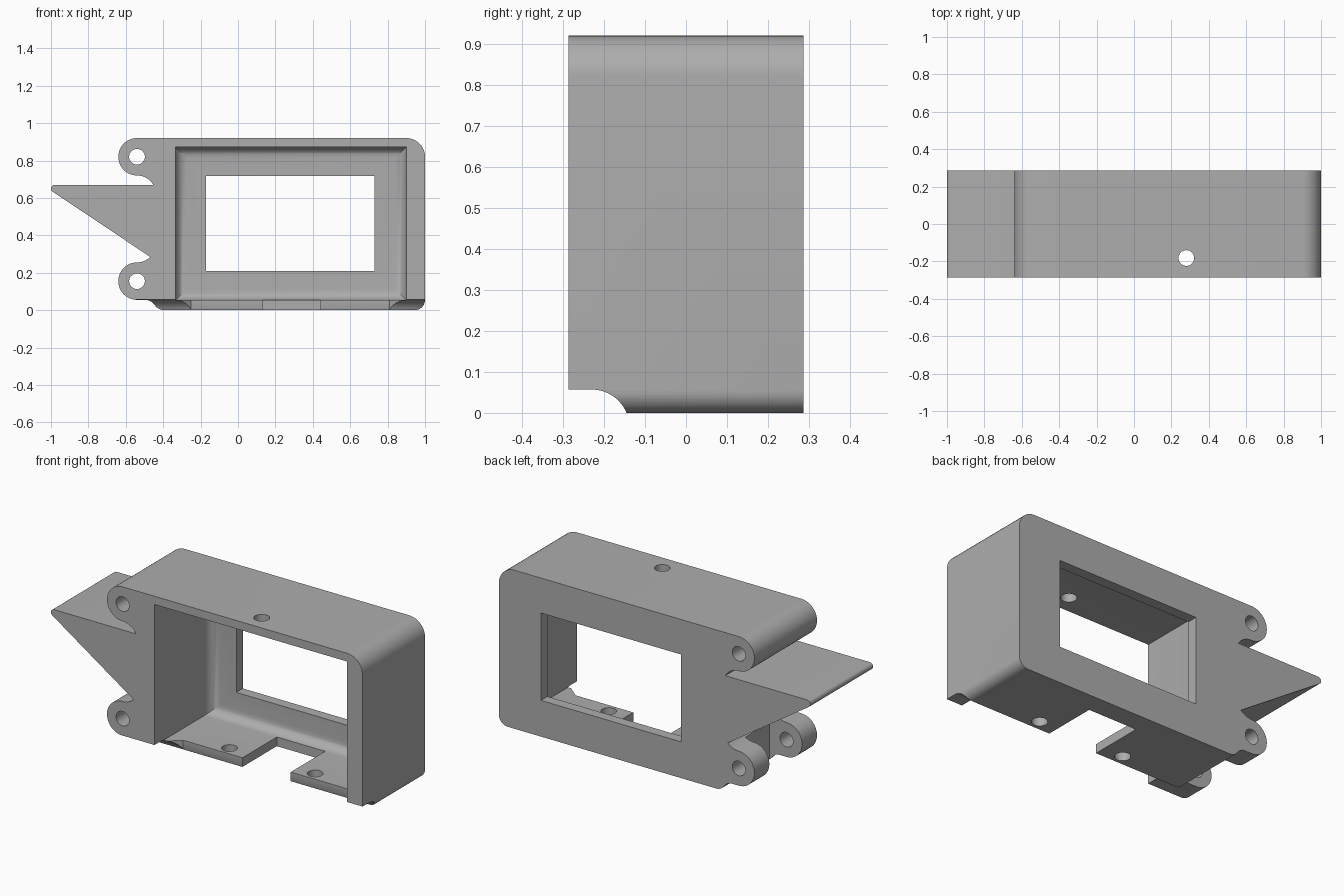
import bpy, bmesh
from math import cos, sin, radians
from mathutils import Vector

default = bpy.data.objects.get("Cube")
if default:
    bpy.data.objects.remove(default, do_unlink=True)

HALF = 0.287          # half depth of the housing
LUG_X, LUG_R, HOLE_R = -0.54, 0.1, 0.042
LUG_Z = (0.155, 0.82)

grey = bpy.data.materials.new("plain_grey")
grey.use_nodes = True
colour = (0.42, 0.42, 0.42, 1)
grey.diffuse_color = colour
grey.node_tree.nodes["Principled BSDF"].inputs["Base Color"].default_value = colour


def arc(cx, cz, r, start, end, steps=10):
    angles = [radians(start + (end - start) * i / steps) for i in range(steps + 1)]
    return [(cx + r * cos(a), cz + r * sin(a)) for a in angles]


def circle(cx, cz, r):
    return arc(cx, cz, r, 0, 360, 32)[:-1]


def prism(name, points, low, high, axis="Y"):
    """Extrude a closed 2D outline along one axis."""
    place = {"X": lambda a, b, d: (d, a, b),
             "Y": lambda a, b, d: (a, d, b),
             "Z": lambda a, b, d: (a, b, d)}[axis]
    bm = bmesh.new()
    face = bm.faces.new([bm.verts.new(place(a, b, low)) for a, b in points])
    new = bmesh.ops.extrude_face_region(bm, geom=[face])["geom"]
    bmesh.ops.translate(bm, vec=Vector(place(0, 0, high - low)),
                        verts=[g for g in new if isinstance(g, bmesh.types.BMVert)])
    bmesh.ops.recalc_face_normals(bm, faces=bm.faces[:])
    mesh = bpy.data.meshes.new(name)
    bm.to_mesh(mesh)
    bm.free()
    obj = bpy.data.objects.new(name, mesh)
    bpy.context.collection.objects.link(obj)
    return obj


def rect(a0, a1, b0, b1):
    return [(a0, b0), (a1, b0), (a1, b1), (a0, b1)]


def cut(target, cutter):
    cutter.hide_render = True
    mod = target.modifiers.new("cut", "BOOLEAN")
    mod.operation, mod.solver, mod.object = "DIFFERENCE", "EXACT", cutter
    bpy.context.view_layer.objects.active = target
    bpy.ops.object.modifier_apply(modifier=mod.name)
    bpy.data.objects.remove(cutter, do_unlink=True)


# Outer silhouette: rounded box, two hinge lugs and the wedge between them
low_z, high_z = LUG_Z
outline = (
    arc(0.945, 0.055, 0.055, -90, 0)
    + arc(0.9, 0.82, 0.1, 0, 90)
    + arc(LUG_X, high_z, LUG_R, 90, 270, 24)
    + arc(LUG_X, high_z - 0.2, LUG_R, 90, 30)[1:]
    + arc(-0.98, 0.65, 0.02, 90, 236)
    + arc(LUG_X, low_z + 0.2, LUG_R, -45, -90)
    + arc(LUG_X, low_z, LUG_R, 90, 270, 24)[1:]
    + arc(-0.495, 0.0, 0.055, 90, 35, 6)
    + arc(-0.395, 0.06, 0.06, 210, 270, 6)
)
housing = prism("housing", outline, -HALF, HALF)

# Main cavity, open at the front, with filleted back edges
cavity = prism("cavity_cutter", rect(-0.335, 0.9, 0.053, 0.872), -0.5, 0.227)
bm = bmesh.new()
bm.from_mesh(cavity.data)
back = [e for e in bm.edges if all(v.co.y > 0.2 for v in e.verts)]
bmesh.ops.bevel(bm, geom=back, offset=0.06, segments=8, profile=0.5, affect="EDGES")
bm.to_mesh(cavity.data)
bm.free()
cut(housing, cavity)

# Window through the back wall
cut(housing, prism("window_cutter", rect(-0.17, 0.73, 0.21, 0.717), 0, 0.5))

# Scalloped lower front edge, and the straight front edge of the floor
scallop = [(-0.5, -0.2), (-0.145, -0.2)] + arc(-0.23, -0.035, 0.092, 22, 90) + [(-0.5, 0.057)]
cut(housing, prism("scallop_cutter", scallop, -1.2, 1.2, "X"))
floor_front = [(-0.335, -0.4), (0.9, -0.4), (0.9, -0.22), (0.81, -0.145),
               (-0.25, -0.145), (-0.335, -0.22)]
cut(housing, prism("floor_front_cutter", floor_front, -0.1, 0.06, "Z"))

# Notch in the floor
cut(housing, prism("notch_cutter", rect(0.13, 0.44, -0.4, 0.17), -0.1, 0.1, "Z"))

# Gap that splits the lower lug in two
cut(housing, prism("lug_gap_cutter", rect(-0.8, -0.43, -0.15, 0.15), -0.1, 0.27, "Z"))

# Hinge pin holes
for z in LUG_Z:
    cut(housing, prism("pin_cutter", circle(LUG_X, z, HOLE_R), -0.5, 0.5))

# Screw holes: one in the roof, two in the floor
for x, y, z in ((0.28, -0.182, 0.9), (0.005, -0.085, 0.03), (0.555, -0.085, 0.03)):
    cut(housing, prism("screw_cutter", circle(x, y, HOLE_R), z - 0.1, z + 0.1, "Z"))

housing.data.materials.clear()
housing.data.materials.append(grey)
bpy.ops.object.select_all(action="DESELECT")
housing.select_set(True)
bpy.context.view_layer.objects.active = housing
bpy.ops.object.shade_smooth_by_angle(angle=radians(30))
